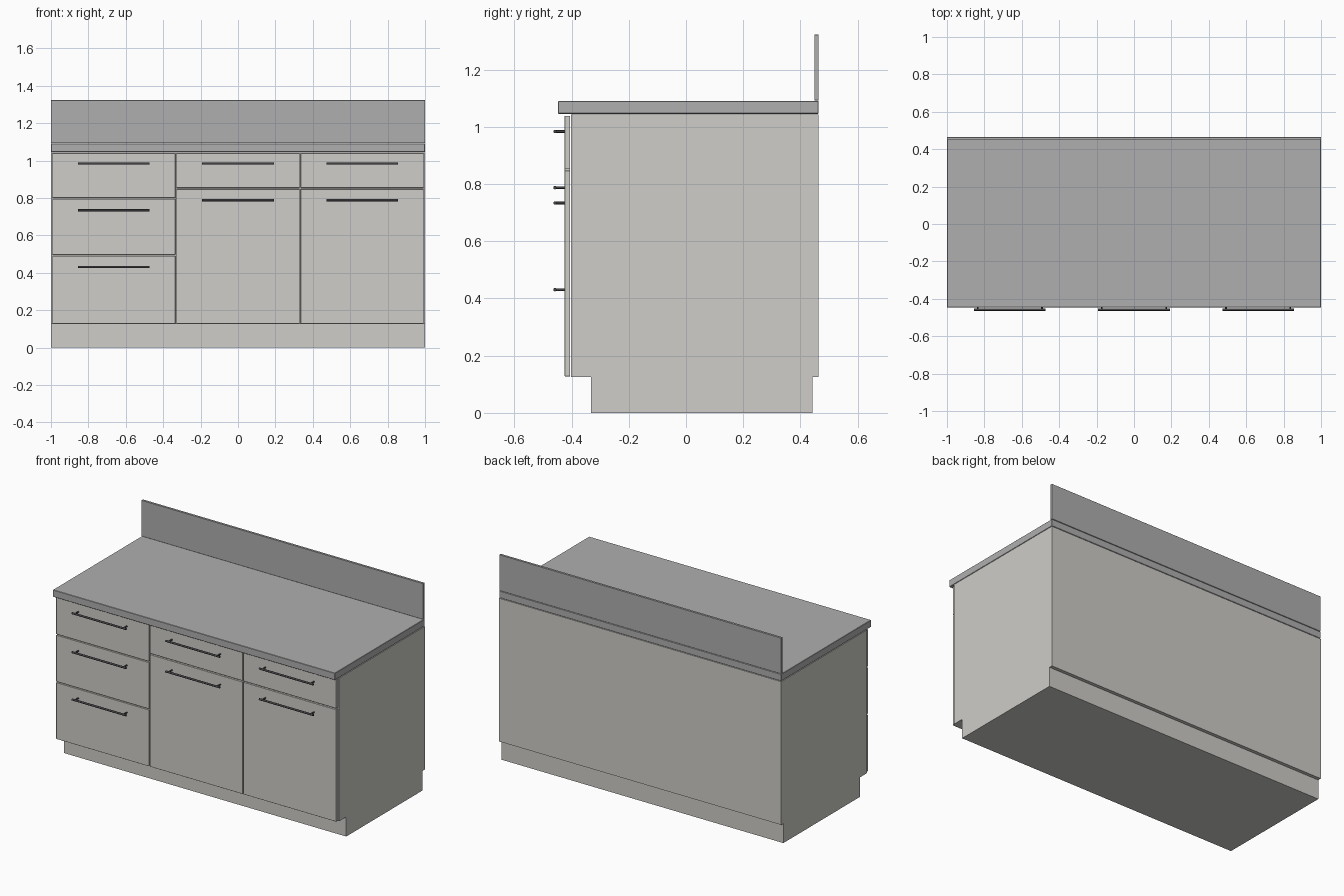
import bpy
from math import pi

if "Cube" in bpy.data.objects:
    bpy.data.objects.remove(bpy.data.objects["Cube"])


def material(name, rgb):
    m = bpy.data.materials.new(name)
    m.diffuse_color = (*rgb, 1)
    m.use_nodes = True
    m.node_tree.nodes["Principled BSDF"].inputs["Base Color"].default_value = m.diffuse_color
    return m


body_mat = material("warm_grey", (0.62, 0.61, 0.58))
top_mat = material("stone_grey", (0.43, 0.43, 0.43))
metal_mat = material("dark_metal", (0.06, 0.06, 0.065))


def box(name, x, y, z, mat, bevel=0):
    """Box from (min, max) ranges on each axis."""
    bpy.ops.mesh.primitive_cube_add(size=1, location=[sum(r) / 2 for r in (x, y, z)])
    ob = bpy.context.object
    ob.name = name
    ob.scale = [r[1] - r[0] for r in (x, y, z)]
    bpy.ops.object.transform_apply(location=False, rotation=False, scale=True)
    ob.data.materials.append(mat)
    if bevel:
        mod = ob.modifiers.new("edge", "BEVEL")
        mod.width, mod.segments = bevel, 1
    return ob


def rod(name, loc, length, radius, rot):
    bpy.ops.mesh.primitive_cylinder_add(vertices=16, radius=radius, depth=length,
                                        location=loc, rotation=rot)
    ob = bpy.context.object
    ob.name = name
    ob.data.materials.append(metal_mat)
    bpy.ops.object.shade_smooth_by_angle()


def handle(name, x, z):
    """Bar handle on two short posts."""
    rod(name + "_bar", (x, -0.458, z), 0.384, 0.0062, (0, pi / 2, 0))
    for side in (-1, 1):
        rod(name + "_post", (x + side * 0.172, -0.440, z), 0.036, 0.0045, (pi / 2, 0, 0))


# Plinth, carcass, worktop and splashback
box("plinth", (-1, 1), (-0.332, 0.442), (0, 0.125), body_mat)
box("carcass", (-1, 1), (-0.403, 0.464), (0.125, 1.043), body_mat)
box("worktop", (-1, 1), (-0.447, 0.464), (1.046, 1.091), top_mat, 0.002)
box("splashback", (-1, 1), (0.449, 0.464), (1.093, 1.323), top_mat, 0.001)

# Fronts: (bottom, top, handle height) for each column
drawers = [(0.800, 1.039, 0.984), (0.496, 0.794, 0.734), (0.128, 0.490, 0.431)]
door = [(0.854, 1.039, 0.984), (0.128, 0.847, 0.788)]
for col, (cx, fronts) in enumerate(((-0.664, drawers), (0, door), (0.664, door))):
    for row, (z0, z1, hz) in enumerate(fronts):
        kind = "door" if fronts is door and row == 1 else "drawer"
        name = f"{kind}_front_{col}_{row}"
        box(name, (cx - 0.329, cx + 0.329), (-0.424, -0.405), (z0, z1), body_mat, 0.001)
        handle(name + "_handle", cx, hz)
